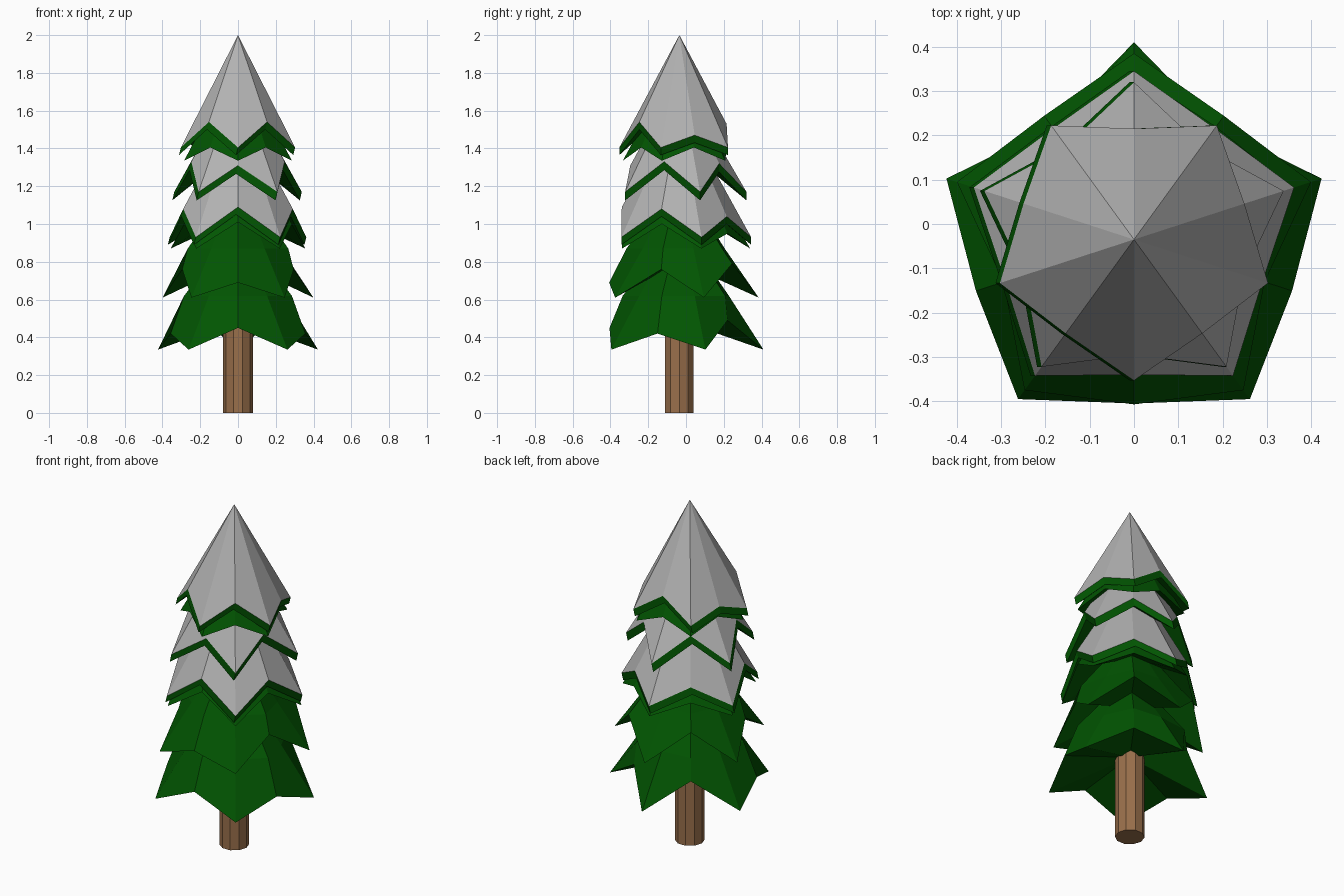
import bpy, bmesh
from math import cos, sin, pi
from mathutils import Matrix

if "Cube" in bpy.data.objects:
    bpy.data.objects.remove(bpy.data.objects["Cube"], do_unlink=True)

AXIS_Y = -0.035
POINTS = 5


def material(name, rgb):
    mat = bpy.data.materials.new(name)
    mat.use_nodes = True
    mat.diffuse_color = (*rgb, 1)
    bsdf = next(n for n in mat.node_tree.nodes if n.type == 'BSDF_PRINCIPLED')
    bsdf.inputs["Base Color"].default_value = (*rgb, 1)
    return mat


needle_green = material("needle green", (0.0005, 0.092, 0.0005))
snow_white = material("snow white", (0.445, 0.445, 0.445))
bark_brown = material("bark brown", (0.32, 0.16, 0.07))


def finish(bm, name, mats):
    bmesh.ops.recalc_face_normals(bm, faces=bm.faces)
    mesh = bpy.data.meshes.new(name)
    bm.to_mesh(mesh)
    bm.free()
    for mat in mats:
        mesh.materials.append(mat)
    obj = bpy.data.objects.new(name, mesh)
    obj.location.y = AXIS_Y
    bpy.context.collection.objects.link(obj)
    return obj


def star_ring(bm, tip, valleys, facing, drop=0.0, shift=0.0):
    """Ring of tips and valleys as (radius, height); the valleys run from
    those beside the first tip to the one opposite it, and are mirrored."""
    near, middle, far = valleys
    around = (near, middle, far, middle, near)
    ring = []
    for i in range(2 * POINTS):
        r, z = around[i // 2] if i % 2 else tip
        a = facing * pi / 2 + i * pi / POINTS
        ring.append(bm.verts.new((r * cos(a) + shift, r * sin(a), z - drop)))
    return ring


def bridge(bm, low, high, mat):
    for i in range(len(low)):
        j = (i + 1) % len(low)
        bm.faces.new((low[i], low[j], high[j], high[i])).material_index = mat


def fan(bm, ring, z, mat):
    point = bm.verts.new((0, 0, z))
    for i in range(len(ring)):
        bm.faces.new((ring[i], ring[(i + 1) % len(ring)], point)).material_index = mat


def branch_tier(name, tip, valleys, apex, hollow, mid=None, band=0.0, facing=1):
    """Pointed skirt of branches; a band gives it snow on top of a green rim."""
    bm = bmesh.new()
    snowy = 1 if band else 0
    rim = star_ring(bm, tip, valleys, facing)
    top = rim
    if mid:
        tip_r, valley_r, z = mid
        top = star_ring(bm, (tip_r, z), [(valley_r, z)] * 3, facing)
        bridge(bm, rim, top, snowy)
    fan(bm, top, apex, snowy)
    base = rim
    if band:
        base = star_ring(bm, tip, valleys, facing, band, -0.01)
        bridge(bm, base, rim, 0)
    fan(bm, base, hollow, 0)
    return finish(bm, name, [needle_green, snow_white])


# Trunk
bm = bmesh.new()
bmesh.ops.create_cone(bm, cap_ends=True, segments=10, radius1=0.079,
                      radius2=0.079, depth=0.7,
                      matrix=Matrix.Translation((0, 0, 0.35))
                      @ Matrix.Rotation(pi / 2, 4, 'Z'))
finish(bm, "trunk", [bark_brown])

# Bare green branches
branch_tier("lowest_branches", (0.445, 0.335),
            [(0.315, 0.49), (0.375, 0.42), (0.37, 0.45)], 1.0, 0.49,
            mid=(0.262, 0.3, 0.62))
branch_tier("lower_branches", (0.42, 0.61),
            [(0.345, 0.79), (0.31, 0.76), (0.372, 0.69)], 1.25, 0.8,
            mid=(0.24, 0.28, 0.87))
branch_tier("middle_branches", (0.375, 0.87),
            [(0.315, 0.95), (0.3, 1.0), (0.3, 1.01)], 1.5, 1.1)
branch_tier("upper_branches", (0.3, 1.335), [(0.25, 1.405)] * 3, 1.88, 1.55,
            facing=-1)

# Snow-covered branches
branch_tier("lower_snowy_branches", (0.38, 0.93),
            [(0.31, 1.04), (0.305, 1.08), (0.305, 1.09)], 1.62, 1.2, band=0.04)
branch_tier("upper_snowy_branches", (0.355, 1.17),
            [(0.26, 1.32), (0.26, 1.33), (0.26, 1.31)], 1.78, 1.42, band=0.045)
branch_tier("snowy_treetop", (0.318, 1.405),
            [(0.262, 1.54), (0.262, 1.47), (0.25, 1.53)], 2.0, 1.65,
            band=0.04, facing=-1)
